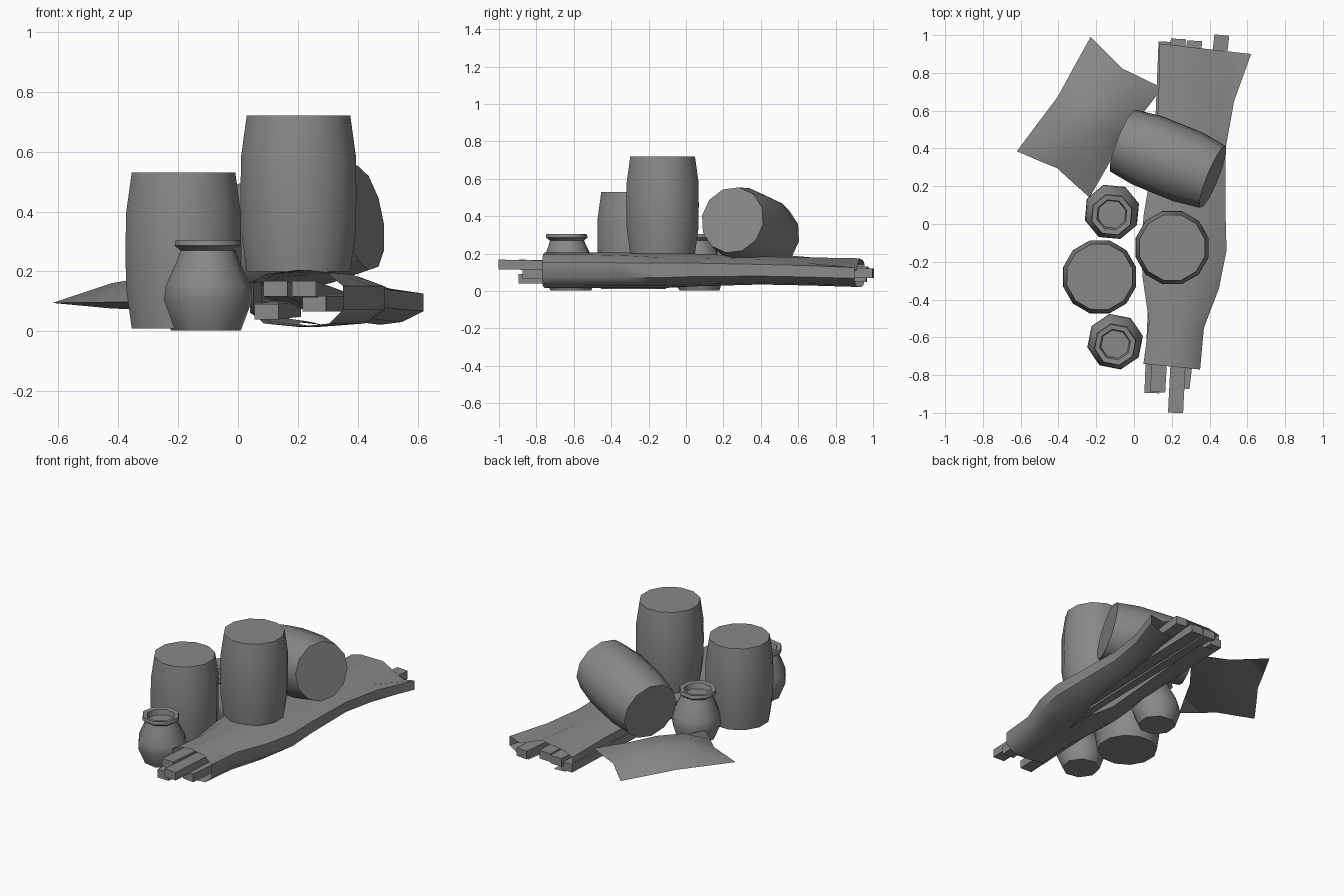
import bpy, bmesh, math
from mathutils import Vector

if "Cube" in bpy.data.objects:
    bpy.data.objects.remove(bpy.data.objects["Cube"])

# Dark grey shared by every part
grey = bpy.data.materials.new("dark_grey")
grey.diffuse_color = (.25, .25, .25, 1)
grey.use_nodes = True
grey.node_tree.nodes["Principled BSDF"].inputs["Base Color"].default_value = grey.diffuse_color


def finish(name, bm, angle=40):
    bmesh.ops.remove_doubles(bm, verts=bm.verts, dist=0.0005)
    bmesh.ops.recalc_face_normals(bm, faces=bm.faces)
    mesh = bpy.data.meshes.new(name)
    bm.to_mesh(mesh)
    bm.free()
    mesh.materials.append(grey)
    ob = bpy.data.objects.new(name, mesh)
    bpy.context.collection.objects.link(ob)
    bpy.ops.object.select_all(action='DESELECT')
    ob.select_set(True)
    bpy.context.view_layer.objects.active = ob
    bpy.ops.object.shade_smooth_by_angle(angle=math.radians(angle))
    return ob


def bridge(bm, a, b, closed=True):
    n = len(a)
    for i in range(n if closed else n - 1):
        j = (i + 1) % n
        bm.faces.new((a[i], a[j], b[j], b[i]))


def lathe(name, profile, sides, loc, axis=(0, 0, 1), turn=0.0, lean=0.0, angle=40):
    """Spin (radius, height) points; lean shifts the higher rings along y."""
    bm = bmesh.new()
    q = Vector((0, 0, 1)).rotation_difference(Vector(axis).normalized())
    rings = []
    for r, h in profile:
        ring = []
        for i in range(sides):
            a = turn + 2 * math.pi * i / sides
            p = Vector((r * math.cos(a), r * math.sin(a) + lean * h, h))
            ring.append(bm.verts.new(q @ p + Vector(loc)))
        rings.append(ring)
    for a, b in zip(rings, rings[1:]):
        bridge(bm, a, b)
    bm.faces.new(rings[0])
    bm.faces.new(rings[-1])
    return finish(name, bm, angle)


# Barrels: two standing, one lying tilted on the bundle
barrel = [(.179, -.26), (.199, -.12), (.2, .0), (.199, .12), (.179, .26)]
lathe("barrel_left", barrel, 12, (-.182, -.28, .27), turn=.26)
lathe("barrel_tall", barrel, 12, (.202, -.125, .46), turn=.26)
lathe("barrel_lying", barrel, 12, (.18, .345, .335), axis=(.48, -.195, .09))

# Clay jars with a lip and a shallow hollow mouth
jar = [(.112, 0), (.15, .1), (.144, .15), (.105, .235), (.093, .267), (.114, .283),
       (.11, .302), (.083, .298), (.076, .265)]
lathe("jar_front", jar, 8, (-.1, -.615, .003), turn=.2, lean=-.08, angle=58)
lathe("jar_back", jar, 8, (-.117, .072, .003), turn=.3, lean=-.08, angle=58)

# Pillow: two bulged sheets between four pointed corners
corners = [Vector(c) for c in ((-.62, .385, .095), (-.235, .14, .1), (.15, .72, .105), (-.23, .99, .1))]
centre = sum(corners, Vector()) / 4
N = 4
bm = bmesh.new()
for height in (.09, -.03):
    grid = []
    for i in range(N + 1):
        row = []
        for j in range(N + 1):
            u, v = i / N, j / N
            p = (corners[0] * (1 - u) + corners[1] * u) * (1 - v) + (corners[3] * (1 - u) + corners[2] * u) * v
            tu, tv = 1 - abs(2 * u - 1), 1 - abs(2 * v - 1)
            pull = .11 * (tu * (2 * v - 1) ** 2 + tv * (2 * u - 1) ** 2)
            p = p + (centre - p) * pull
            p.z += height * (16 * u * (1 - u) * v * (1 - v)) ** .6
            row.append(bm.verts.new(p))
        grid.append(row)
    for a, b in zip(grid, grid[1:]):
        bridge(bm, a, b, closed=False)
finish("pillow", bm)

# Cloth wrap: lofted sections, open at both ends and split underneath at the rear
ring = [(.12, .06), (0, .25), (0, .78), (.15, .93), (.5, 1), (.82, .95), (1, .72), (1, .3), (.85, .06)]
# y left, y right, x left, x right, bottom, top, half gap below, droop of right shoulder
sections = [(-.74, -.77, .05, .35, .015, .205, 0, 0),
            (-.52, -.55, .08, .37, .015, .205, 0, 0),
            (-.28, -.34, .045, .45, .015, .205, 0, .03),
            (-.14, -.14, .04, .49, .015, .205, .02, .08),
            (.04, .04, .05, .485, .025, .2, .15, .08),
            (.4, .4, .11, .485, .035, .185, .2, .05),
            (.65, .65, .13, .53, .03, .18, .2, .15),
            (.955, .9, .135, .62, .022, .175, .2, .4)]
bm = bmesh.new()
rows = []
for yl, yr, xl, xr, zb, zt, gap, droop in sections:
    pts = [(.5 - gap, 0)] + ring + [(.5 + gap, 0)]
    row = []
    for u, v in pts:
        if u > .75 and v > .5:
            v -= droop * (1 if u < .9 else .1)
        row.append(bm.verts.new((xl + (xr - xl) * u, yl + (yr - yl) * u, zb + (zt - zb) * v)))
    rows.append(row)
for a, b in zip(rows, rows[1:]):
    bridge(bm, a, b, closed=False)
finish("cloth_wrap", bm, 50)

# Planks running through the wrap: front end centre, back end centre, width
planks = [((.095, -.895, .066), (.17, .965, .075), .08), ((.125, -.89, .142), (.235, .98, .1), .08),
          ((.22, -1, .142), (.32, .97, .105), .08), ((.255, -.87, .092), (.465, 1, .095), .078)]
for k, (f, b, w) in enumerate(planks):
    bm = bmesh.new()
    ends = []
    for c in (f, b):
        ends.append([bm.verts.new((c[0] + sx * w / 2, c[1] + sx * (f[0] - b[0]) * .02, c[2] + sz * .026))
                     for sx, sz in ((-1, -1), (1, -1), (1, 1), (-1, 1))])
    bridge(bm, *ends)
    for e in ends:
        bm.faces.new(e)
    finish("plank_%d" % (k + 1), bm, 30)
